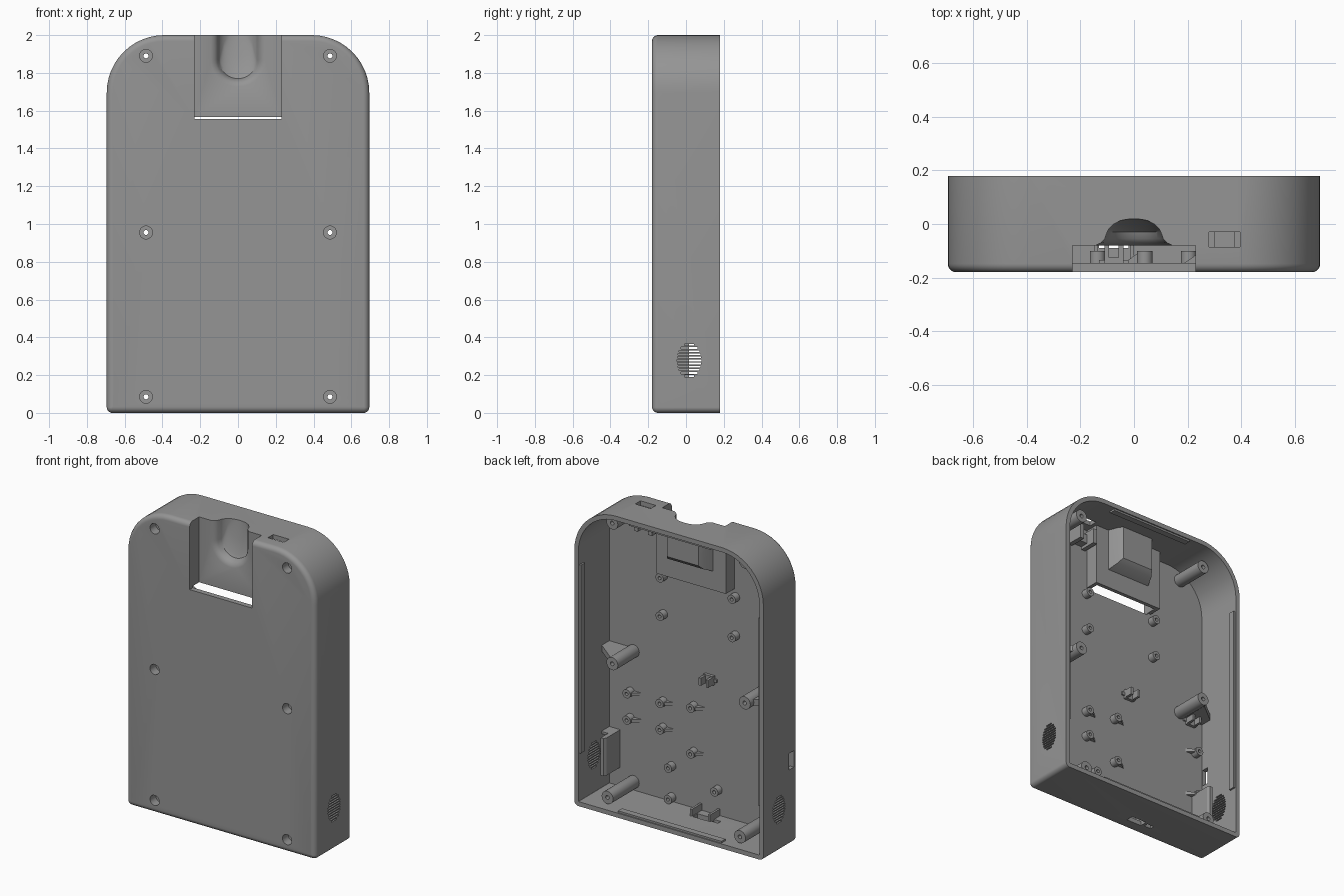
import bpy, bmesh, math
from mathutils import Vector

if "Cube" in bpy.data.objects:
    bpy.data.objects.remove(bpy.data.objects["Cube"])

grey = bpy.data.materials.new("grey plastic")
grey.diffuse_color = (0.3, 0.3, 0.3, 1)
grey.use_nodes = True
grey.node_tree.nodes["Principled BSDF"].inputs["Base Color"].default_value = grey.diffuse_color


def make(name, bm):
    bmesh.ops.recalc_face_normals(bm, faces=bm.faces)
    me = bpy.data.meshes.new(name)
    bm.to_mesh(me)
    bm.free()
    ob = bpy.data.objects.new(name, me)
    me.materials.append(grey)
    bpy.context.collection.objects.link(ob)
    return ob


def loft(bm, rings, caps=True, closed=False):
    loops = [[bm.verts.new(p) for p in r] for r in rings]
    n = len(loops[0])
    pairs = list(zip(loops, loops[1:]))
    if closed:
        pairs.append((loops[-1], loops[0]))
    for a, b in pairs:
        for i in range(n):
            j = (i + 1) % n
            bm.faces.new((a[i], a[j], b[j], b[i]))
    if caps and not closed:
        bm.faces.new(loops[0])
        bm.faces.new(loops[-1])


def add_box(bm, x0, x1, y0, y1, z0, z1):
    loft(bm, [[(x0, y, z0), (x1, y, z0), (x1, y, z1), (x0, y, z1)] for y in (y0, y1)])


def boxes(name, *dims):
    bm = bmesh.new()
    for d in dims:
        add_box(bm, *d)
    return make(name, bm)


def circle(x, y, z, r, n=24):
    return [(x + r * math.cos(2 * math.pi * i / n), y, z + r * math.sin(2 * math.pi * i / n)) for i in range(n)]


def lathe(bm, x, z, profile):
    # closed (radius, y) profile turned round a y-aligned axis
    loft(bm, [circle(x, y, z, r) for r, y in profile], closed=True)


def prism(bm, pts, z0, z1):
    loft(bm, [[(x, y, z) for x, y in pts] for z in (z0, z1)])


def boolean(ob, tool, op):
    m = ob.modifiers.new(op, 'BOOLEAN')
    m.operation, m.solver, m.object = op, 'EXACT', tool
    bpy.context.view_layer.objects.active = ob
    bpy.ops.object.modifier_apply(modifier=m.name)
    bpy.data.objects.remove(tool)


# Hollow case, open at the back, rounded at the top
W, FLOOR, BACK = 0.695, -0.145, 0.18


def outline(y, d):
    pts = []
    for k, (sx, top) in enumerate(((1, 1), (-1, 1), (-1, 0), (1, 0))):
        r = max((0.305 if top else 0.03) - d, 0.004)
        cx = sx * (W - d - r)
        cz = 2 - d - r if top else d + r
        for i in range(13):
            a = math.pi / 2 * (k + i / 12)
            pts.append((cx + r * math.cos(a), y, cz + r * math.sin(a)))
    return pts


R = 0.032
bm = bmesh.new()
rings = []
for i in range(7):
    a = math.pi / 2 * i / 6
    rings.append(outline(-0.18 + R * (1 - math.sin(a)), R * (1 - math.cos(a))))
rings = rings[::-1] + [outline(BACK, 0), outline(BACK, 0.03), outline(FLOOR, 0.03)]
loft(bm, rings)
case = make("case", bm)

# Front pocket housing and the bump behind the finger scoop
boolean(case, boxes("pocket_block", (-0.255, 0.255, -0.16, -0.055, 1.566, 1.988)), 'UNION')
bm = bmesh.new()
loft(bm, [[(-w, y, z), (w, y, z), (w, y, 1.985), (-w, y, 1.985)]
          for y, w, z in ((-0.07, 0.165, 1.685), (0.005, 0.135, 1.72), (0.035, 0.115, 1.75))])
boolean(case, make("scoop_bump", bm), 'UNION')
boolean(case, boxes("pocket_cut", (-0.23, 0.23, -0.3, -0.08, 1.555, 2.1)), 'DIFFERENCE')

# Finger scoop
bm = bmesh.new()
rings = []
for y, w, zc in ((-0.1, 0.15, 1.87), (-0.08, 0.143, 1.87), (-0.07, 0.122, 1.87), (-0.055, 0.109, 1.87),
                 (-0.03, 0.1, 1.87), (-0.02, 0.095, 1.885), (0.0, 0.075, 1.96), (0.012, 0.052, 2.0),
                 (0.02, 0.025, 2.03)):
    rings.append([(w, y, 2.1), (-w, y, 2.1)] +
                 [(w * math.cos(math.pi * (1 + i / 20)), y, zc + w * math.sin(math.pi * (1 + i / 20)))
                  for i in range(21)])
loft(bm, rings)
boolean(case, make("scoop_cut", bm), 'DIFFERENCE')

# Port openings and speaker slots through both side walls
cuts = [(0.28, 0.395, -0.085, -0.03, 1.9, 2.1),
        (-0.13, -0.02, -0.09, -0.04, -0.1, 0.1),
        (-0.2, -0.15, -0.08, -0.05, -0.1, 0.1),
        (-0.8, -0.6, -0.14, -0.09, 0.5, 0.61)]
for i in range(11):
    z = 0.195 + 0.0165 * i
    h = 0.064 * math.sqrt(max(0.05, 1 - ((z - 0.2775) / 0.09) ** 2))
    cuts.append((-1, 1, 0.017 - h, 0.017 + h, z - 0.0045, z + 0.0045))
boolean(case, boxes("openings_cut", *cuts), 'DIFFERENCE')

# Screw holes and screw posts
screws = [(s * 0.487, z) for s in (-1, 1) for z in (0.085, 0.955, 1.89)]
bm = bmesh.new()
for x, z in screws:
    loft(bm, [circle(x, -0.3, z, 0.034), circle(x, -0.1, z, 0.034)])
boolean(case, make("screw_cut", bm), 'DIFFERENCE')
bm = bmesh.new()
for x, z in screws:
    top = 0.13 if z < 0.5 else 0.08
    lathe(bm, x, z, [(0.034, -0.179), (0.034, -0.12), (0.013, -0.12), (0.013, top),
                     (0.042, top), (0.042, -0.15), (0.036, -0.17)])
make("screw_posts", bm)

# Gussets tying the middle posts to the side walls
bm = bmesh.new()
for s in (-1, 1):
    prism(bm, [(s * 0.525, -0.15), (s * 0.67, -0.15), (s * 0.67, -0.07), (s * 0.525, 0.045)], 0.935, 0.975)
make("post_gussets", bm)

# Small circuit board standoffs, some with a fin
bm = bmesh.new()
plain = [(x, z) for x in (-0.265, 0.265) for z in (1.26, 1.515)]
plain += [(0.204, 0.267), (0.204, 0.06), (-0.136, 0.2)]
finned = [(x, z) for x in (0.508, 0.266) for z in (0.505, 0.68)]
finned += [(x, z) for x in (0.04, -0.61) for z in (0.405, 0.71)]
for x, z in plain + finned:
    lathe(bm, x, z, [(0.011, -0.15), (0.011, -0.1), (0.029, -0.1), (0.029, -0.15)])
for x, z in finned:
    s = 1 if x < -0.5 else -1
    prism(bm, [(x + s * 0.02, -0.15), (x + s * 0.085, -0.15), (x + s * 0.02, -0.105)], z - 0.01, z + 0.01)
make("standoffs", bm)

# Cable clips
dims = []
for x in (-0.075, -0.57):
    dims += [(x - 0.035, x + 0.035, -0.15, -0.125, 0.89, 0.95),
             (x - 0.035, x - 0.018, -0.13, -0.075, 0.895, 0.945),
             (x + 0.018, x + 0.035, -0.13, -0.075, 0.895, 0.945),
             (x - 0.055, x + 0.055, -0.15, -0.135, 0.91, 0.93)]
boxes("cable_clips", *dims)

# Speaker holder plates beside each grille
bm = bmesh.new()
for s in (-1, 1):
    prism(bm, [(s * 0.585, -0.15), (s * 0.615, -0.15), (s * 0.615, 0.017), (s * 0.595, 0.017), (s * 0.585, 0.0)],
          0.155, 0.405)
    for z in (0.155, 0.39):
        add_box(bm, *sorted((s * 0.6, s * 0.67)), -0.15, -0.06, z, z + 0.015)
make("speaker_holders", bm)

# Holder below the top port
boxes("top_port_holder", (0.27, 0.3, -0.15, -0.03, 1.82, 1.92), (0.375, 0.405, -0.15, -0.03, 1.82, 1.92),
      (0.27, 0.405, -0.15, -0.09, 1.84, 1.9))

# Bottom port holder
boxes("bottom_port_holder", (-0.15, -0.135, -0.15, -0.04, 0.025, 0.075), (-0.015, 0.0, -0.15, -0.04, 0.025, 0.075))

# Snap ridges along the inside of the rim
boxes("snap_ridges", (-0.67, -0.653, 0.13, 0.172, 0.35, 1.6), (0.653, 0.67, 0.13, 0.172, 0.35, 1.6),
      (-0.38, 0.38, 0.13, 0.172, 0.025, 0.042), (-0.3, 0.3, 0.13, 0.172, 1.958, 1.975))

bpy.ops.object.select_all(action='SELECT')
bpy.context.view_layer.objects.active = case
bpy.ops.object.shade_smooth_by_angle(angle=math.radians(30))
